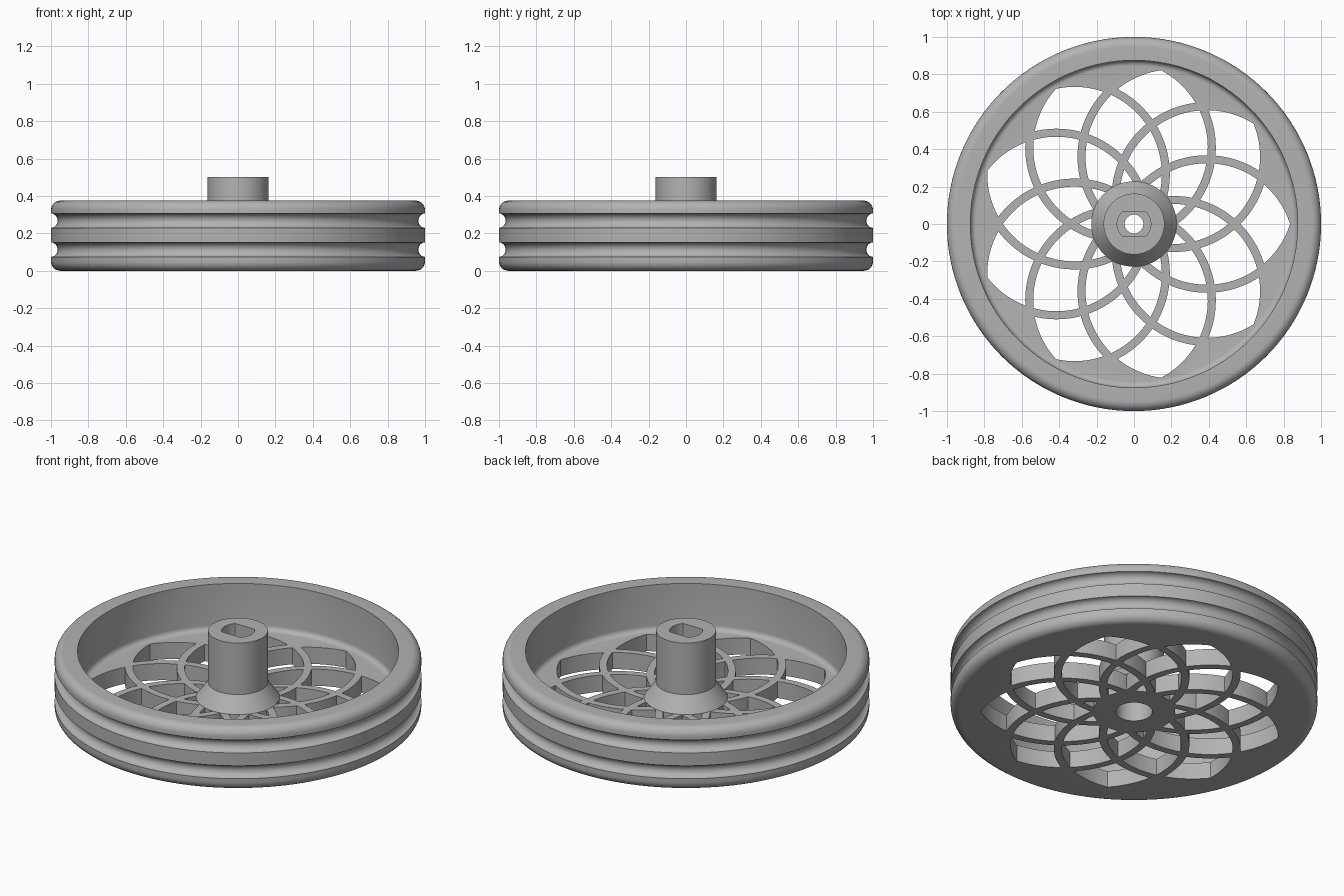
import bpy, bmesh
from math import sin, cos, pi, radians, atan2, sqrt
from mathutils import Vector

if "Cube" in bpy.data.objects:
    bpy.data.objects.remove(bpy.data.objects["Cube"], do_unlink=True)

grey = bpy.data.materials.new("plain grey")
grey.use_nodes = True
GREY = (0.45, 0.45, 0.45, 1)
grey.diffuse_color = GREY
grey.node_tree.nodes["Principled BSDF"].inputs["Base Color"].default_value = GREY


def finish(name, bm):
    bmesh.ops.recalc_face_normals(bm, faces=bm.faces)
    mesh = bpy.data.meshes.new(name)
    bm.to_mesh(mesh)
    bm.free()
    mesh.materials.append(grey)
    obj = bpy.data.objects.new(name, mesh)
    bpy.context.collection.objects.link(obj)
    return obj


def lathe(name, profile, steps=128):
    """Revolve a closed (radius, height) outline about z."""
    bm = bmesh.new()
    rings = [[bm.verts.new((r * cos(2 * pi * i / steps), r * sin(2 * pi * i / steps), z))
              for r, z in profile] for i in range(steps)]
    n = len(profile)
    for i in range(steps):
        a, b = rings[i], rings[(i + 1) % steps]
        for j in range(n):
            k = (j + 1) % n
            bm.faces.new((a[j], b[j], b[k], a[k]))
    return finish(name, bm)


def prisms(name, outlines, z0, z1):
    """Extrude flat outlines into one object."""
    bm = bmesh.new()
    for pts in outlines:
        low = [bm.verts.new((p[0], p[1], z0)) for p in pts]
        high = [bm.verts.new((p[0], p[1], z1)) for p in pts]
        bm.faces.new(low[::-1])
        bm.faces.new(high)
        for i in range(len(pts)):
            j = (i + 1) % len(pts)
            bm.faces.new((low[i], low[j], high[j], high[i]))
    return finish(name, bm)


def cut(obj, cutter):
    mod = obj.modifiers.new("cut", "BOOLEAN")
    mod.operation, mod.solver, mod.object = "DIFFERENCE", "EXACT", cutter
    bpy.context.view_layer.objects.active = obj
    bpy.ops.object.modifier_apply(modifier=mod.name)
    bpy.data.objects.remove(cutter, do_unlink=True)


def smooth(obj):
    bpy.ops.object.select_all(action="DESELECT")
    obj.select_set(True)
    bpy.context.view_layer.objects.active = obj
    bpy.ops.object.shade_smooth_by_angle(angle=radians(30))


def fillet(cx, cz, r, a0, a1, n=8):
    """Arc of profile points, angles in degrees."""
    return [(cx + r * cos(radians(a0 + (a1 - a0) * i / n)),
             cz + r * sin(radians(a0 + (a1 - a0) * i / n))) for i in range(n + 1)]


# Rim with two belt grooves, joined to the floor plate
TOP, FLOOR, BORE, HUB = 0.375, 0.10, 0.10, 0.228
profile = [(BORE, 0)]
profile += fillet(0.95, 0.05, 0.05, -90, 0)
for groove_z in (0.113, 0.268):
    profile += fillet(1.003, groove_z, 0.039, -94, -266, 12)
profile += fillet(0.95, TOP - 0.05, 0.05, 0, 90)
profile += [(0.875, TOP)]
profile += fillet(0.845, FLOOR + 0.03, 0.03, 0, -90, 6)
profile += [(BORE, FLOOR)]
rim = lathe("rim_and_floor", profile)

# Openings left between nine overlapping circular bars
DIST, RAD, HALF = 0.415, 0.488, 0.0215


def centre(deg):
    return Vector((DIST * cos(radians(deg)), DIST * sin(radians(deg))))


def crossing(d1, r1, d2, r2):
    """Meeting point of two bar edges, on the side facing between them."""
    a, b = centre(d1), centre(d2)
    gap = b - a
    dist = gap.length
    along = (dist * dist + r1 * r1 - r2 * r2) / (2 * dist)
    side = Vector((-gap.y, gap.x)) / dist * sqrt(r1 * r1 - along * along)
    base = a + gap * along / dist
    mid = radians((d1 + d2) / 2)
    axis = Vector((cos(mid), sin(mid)))
    return max((base + side, base - side), key=lambda p: p.dot(axis))


def arc(deg, start, end, n=10):
    c = centre(deg)
    u, v = start - c, end - c
    a0 = atan2(u.y, u.x)
    sweep = (atan2(v.y, v.x) - a0 + pi) % (2 * pi) - pi
    return [c + Vector((cos(a0 + sweep * i / n), sin(a0 + sweep * i / n))) * u.length
            for i in range(n)]


def opening(a):
    b, inner, outer = a + 40, RAD - HALF, RAD + HALF
    tip = crossing(-a, inner, a, inner)
    corner = crossing(-a, inner, b, outer)
    root = crossing(-b, outer, b, outer)
    half = arc(-a, tip, corner) + arc(b, corner, root) + [root]
    loop = half + [Vector((p.x, -p.y)) for p in half[-2:0:-1]]
    return [p for p in loop if p.length > HUB - 0.004]


outlines = []
for a in (20, 40, 60, 80):
    shape = opening(a)
    if len(shape) < 3:
        continue
    for k in range(9):
        t = radians(40 * k + (a - 20) % 40)
        outlines.append([(p.x * cos(t) - p.y * sin(t), p.x * sin(t) + p.y * cos(t))
                         for p in shape])
cut(rim, prisms("opening_cutter", outlines, -0.05, FLOOR + 0.02))
smooth(rim)

# Hub with flared foot, wide lower bore and narrow screw hole
hub = lathe("hub", [(BORE, FLOOR), (HUB, FLOOR), (0.163, 0.19), (0.163, 0.5),
                    (0.05, 0.5), (0.05, 0.2), (BORE, 0.2)], 96)

# Shaft socket with two flats
socket = [(0.09 * cos(2 * pi * i / 64), max(-0.065, min(0.065, 0.09 * sin(2 * pi * i / 64))))
          for i in range(64)]
cut(hub, prisms("socket_cutter", [socket], 0.25, 0.6))
smooth(hub)
